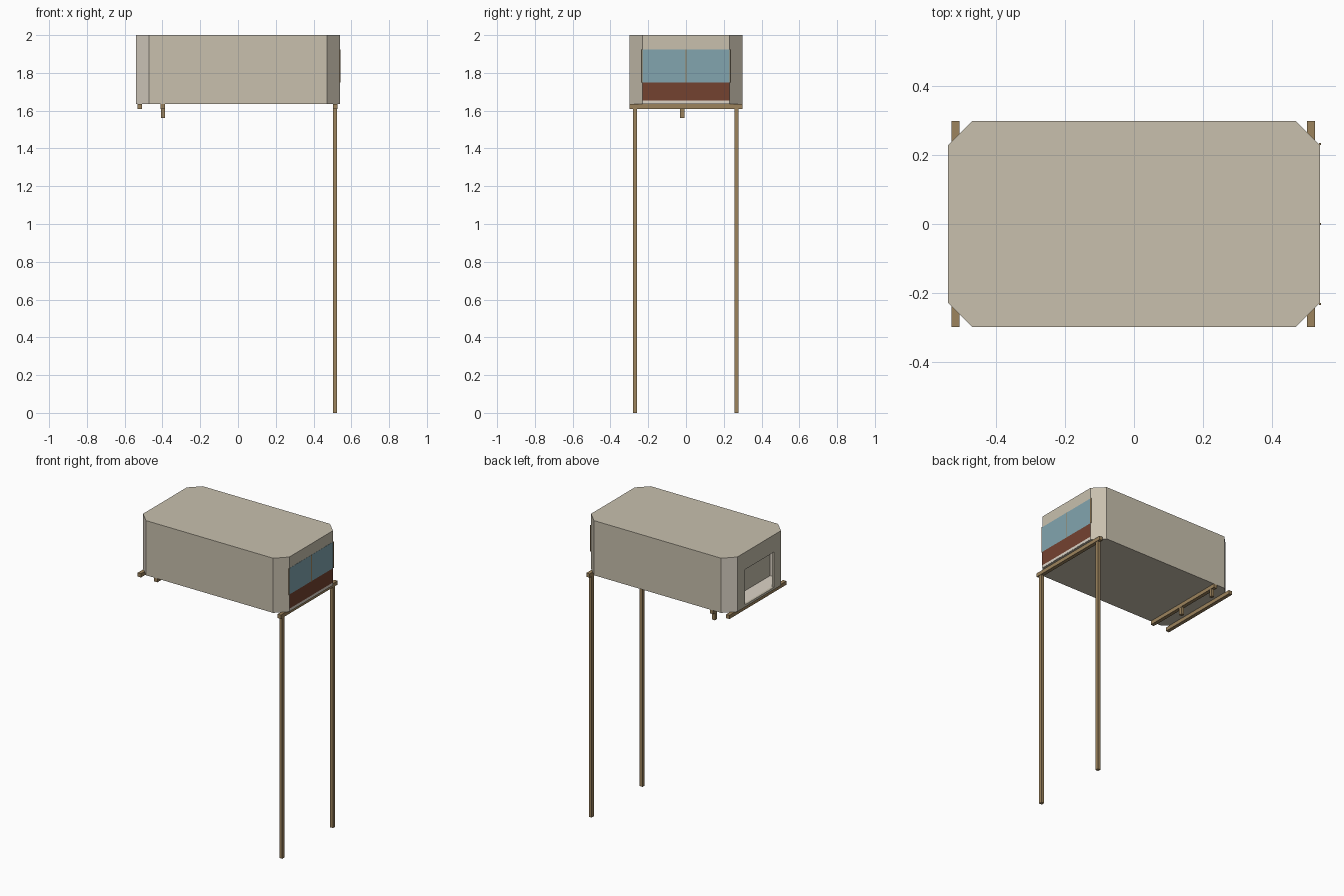
import bpy, bmesh

if "Cube" in bpy.data.objects:
    bpy.data.objects.remove(bpy.data.objects["Cube"])


def material(name, hex_colour):
    m = bpy.data.materials.new(name)
    rgb = [int(hex_colour[i:i + 2], 16) / 255 for i in (0, 2, 4)]
    m.diffuse_color = [c / 12.92 if c <= 0.04045 else ((c + 0.055) / 1.055) ** 2.4
                       for c in rgb] + [1.0]
    m.use_nodes = True
    m.node_tree.nodes["Principled BSDF"].inputs["Base Color"].default_value = m.diffuse_color
    return m


WALL = material("warm grey wall", "C8C0AE")
PALE = material("pale interior", "DCD3C6")
GLASS = material("blue glass", "82A5AF")
BROWN = material("red brown panel", "744230")
WOOD = material("timber", "9C835D")


def add(name, bm, *mats):
    bmesh.ops.recalc_face_normals(bm, faces=bm.faces)
    mesh = bpy.data.meshes.new(name)
    bm.to_mesh(mesh)
    bm.free()
    for m in mats:
        mesh.materials.append(m)
    ob = bpy.data.objects.new(name, mesh)
    bpy.context.collection.objects.link(ob)
    return ob


def prism(name, outline, z0, z1, *mats):
    bm = bmesh.new()
    low = [bm.verts.new((x, y, z0)) for x, y in outline]
    high = [bm.verts.new((x, y, z1)) for x, y in outline]
    bm.faces.new(low)
    bm.faces.new(high)
    n = len(outline)
    for i in range(n):
        j = (i + 1) % n
        bm.faces.new((low[i], low[j], high[j], high[i]))
    return add(name, bm, *mats)


def box(name, x0, x1, y0, y1, z0, z1, *mats):
    return prism(name, [(x0, y0), (x1, y0), (x1, y1), (x0, y1)], z0, z1, *mats)


def cut(target, cutter):
    mod = target.modifiers.new("cut", 'BOOLEAN')
    mod.operation = 'DIFFERENCE'
    mod.solver = 'EXACT'
    mod.object = cutter
    bpy.context.view_layer.objects.active = target
    bpy.ops.object.modifier_apply(modifier=mod.name)
    bpy.data.objects.remove(cutter)


# Cabin with chamfered corners
X, Y, CX, CY = 0.54, 0.30, 0.47, 0.23
cabin = prism("cabin", [(-X, -CY), (-CX, -Y), (CX, -Y), (X, -CY),
                        (X, CY), (CX, Y), (-CX, Y), (-X, CY)],
              1.635, 2.0, WALL, PALE)

# Entrance lobby behind a doorway in the left end
cut(cabin, prism("lobby_cutter", [(-0.525, -0.22), (-0.465, -0.28), (-0.425, -0.28),
                                  (-0.425, 0.28), (-0.465, 0.28), (-0.525, 0.22)],
                 1.65, 1.985))
cut(cabin, box("doorway_cutter", -0.60, -0.50, -0.155, 0.15, 1.65, 1.885))

# Pale lobby floor and side walls
for p in cabin.data.polygons:
    c, n = p.center, p.normal
    inside = -0.526 < c.x < -0.42 and abs(c.y) < 0.285 and 1.645 < c.z < 1.99
    p.material_index = 1 if inside and abs(n.x) < 0.9 else 0

# Right end: window, lower panel, sill strip and slim window bars
box("window_glass", 0.537, 0.541, -0.23, 0.23, 1.75, 1.925, GLASS)
box("lower_panel", 0.537, 0.541, -0.23, 0.23, 1.655, 1.75, BROWN)
box("sill_strip", 0.537, 0.541, -0.23, 0.23, 1.637, 1.655, PALE)
for y in (-0.233, 0.0, 0.233):
    box("window_bar", 0.537, 0.543, y - 0.003, y + 0.003, 1.75, 1.925, WOOD)

# Cross beams under the floor
for x in (-0.519, -0.398, 0.514):
    box("cross_beam", x - 0.012, x + 0.012, -0.30, 0.30, 1.61, 1.635, WOOD)

# Tall legs under the right beam
for y in (-0.27, 0.267):
    box("leg", 0.502, 0.523, y - 0.011, y + 0.011, 0.0, 1.61, WOOD)

# Short pegs under the inner beam
for y in (-0.02, 0.267):
    box("peg", -0.408, -0.387, y - 0.011, y + 0.011, 1.56, 1.61, WOOD)
